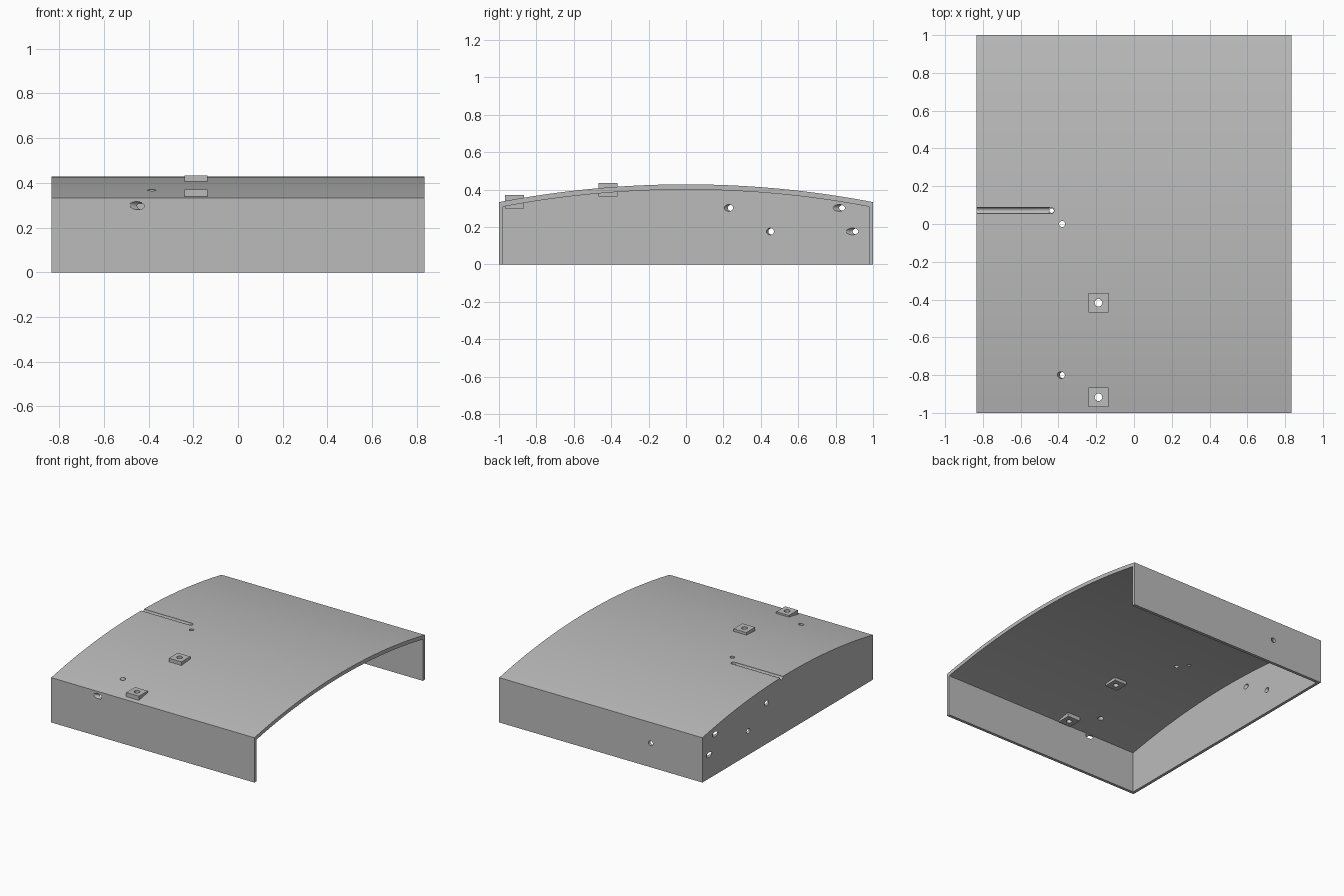
import bpy, bmesh, math
from mathutils import Vector

cube = bpy.data.objects.get("Cube")
if cube:
    bpy.data.objects.remove(cube, do_unlink=True)

grey = bpy.data.materials.new("plain_grey")
grey.use_nodes = True
colour = (0.5, 0.5, 0.5, 1)
grey.diffuse_color = colour
grey.node_tree.nodes["Principled BSDF"].inputs["Base Color"].default_value = colour

HALF_X = 0.835
WALL = 0.022
TOP = 0.428
RISE = 0.095
RADIUS = (1 + RISE ** 2) / (2 * RISE)


def finish(name, bm):
    bmesh.ops.recalc_face_normals(bm, faces=bm.faces)
    mesh = bpy.data.meshes.new(name)
    bm.to_mesh(mesh)
    bm.free()
    mesh.materials.append(grey)
    obj = bpy.data.objects.new(name, mesh)
    bpy.context.collection.objects.link(obj)
    return obj


def arched_block(name, x0, x1, half_y, bottom, radius, steps=48):
    """Extrude a section with straight sides and an arched top along x."""
    bm = bmesh.new()
    points = [(-half_y, bottom)]
    for i in range(steps + 1):
        y = half_y * (2 * i / steps - 1)
        points.append((y, TOP - RADIUS + math.sqrt(radius ** 2 - y ** 2)))
    points.append((half_y, bottom))
    face = bm.faces.new([bm.verts.new((x0, y, z)) for y, z in points])
    grown = bmesh.ops.extrude_face_region(bm, geom=[face])["geom"]
    moved = [v for v in grown if isinstance(v, bmesh.types.BMVert)]
    bmesh.ops.translate(bm, verts=moved, vec=(x1 - x0, 0, 0))
    return finish(name, bm)


def drill(centre, direction, radius, length):
    """Round cutter centred on a point."""
    bm = bmesh.new()
    bmesh.ops.create_cone(bm, cap_ends=True, segments=32, radius1=radius,
                          radius2=radius, depth=length)
    turn = Vector(direction).to_track_quat("Z", "Y").to_matrix().to_4x4()
    bm.transform(turn)
    bmesh.ops.translate(bm, verts=bm.verts, vec=centre)
    return finish("drill_cutter", bm)


def cut(target, cutter):
    cutter.hide_render = True
    mod = target.modifiers.new("cut", "BOOLEAN")
    mod.operation = "DIFFERENCE"
    mod.solver = "EXACT"
    mod.object = cutter
    bpy.context.view_layer.objects.active = target
    bpy.ops.object.modifier_apply(modifier=mod.name)
    bpy.data.objects.remove(cutter, do_unlink=True)


def smooth(obj):
    bpy.ops.object.select_all(action="DESELECT")
    obj.select_set(True)
    bpy.context.view_layer.objects.active = obj
    bpy.ops.object.shade_smooth_by_angle(angle=math.radians(30))


# Arched cover, hollow underneath and open on its left end
cover = arched_block("arched_cover", -HALF_X, HALF_X, 1, 0, RADIUS)
cut(cover, arched_block("hollow_cutter", WALL - HALF_X, 1, 1 - WALL, -0.1,
                        RADIUS - 0.028))

# Slanted holes through the closed end wall: y, z, slope
for y, z, slope in [(0.228, 0.302, 0.85), (0.45, 0.176, 0.5),
                    (0.818, 0.302, 1.5), (0.889, 0.176, 1.5)]:
    cut(cover, drill((WALL - HALF_X, y, z), (-1, slope, 0), 0.018, 0.2))

# Holes through the front and back walls
cut(cover, drill((-0.452, -1, 0.298), (1.5, 1, -0.15), 0.018, 0.2))
cut(cover, drill((-0.41, 1, 0.178), (0, 1, 0), 0.018, 0.2))

# Holes through the arched top
cut(cover, drill((-0.381, 0, TOP), (0, 0, 1), 0.016, 0.2))
cut(cover, drill((-0.386, -0.8, 0.367), (-0.5, 0, 1), 0.018, 0.2))

# Groove running in from the end, with a rounded tip and a small outlet
cut(cover, drill((-0.72, 0.071, 0.425), (1, 0, 0), 0.0165, 0.56))
cut(cover, drill((-0.44, 0.071, 0.46), (0, 0, 1), 0.0165, 0.1))
cut(cover, drill((-0.436, 0.071, 0.4), (0, 0, 1), 0.012, 0.15))
smooth(cover)

# Square bosses let through the top, each with a bore
for name, y, z0, z1 in [("middle_boss", -0.417, 0.364, 0.434),
                        ("front_boss", -0.917, 0.299, 0.37)]:
    middle = (-0.188, y, (z0 + z1) / 2)
    cut(cover, drill(middle, (0, 0, 1), 0.03, 0.2))
    bm = bmesh.new()
    bmesh.ops.create_cube(bm, size=1)
    bmesh.ops.scale(bm, verts=bm.verts, vec=(0.104, 0.104, z1 - z0))
    bmesh.ops.translate(bm, verts=bm.verts, vec=middle)
    boss = finish(name, bm)
    cut(boss, drill(middle, (0, 0, 1), 0.02, 0.2))
    smooth(boss)
